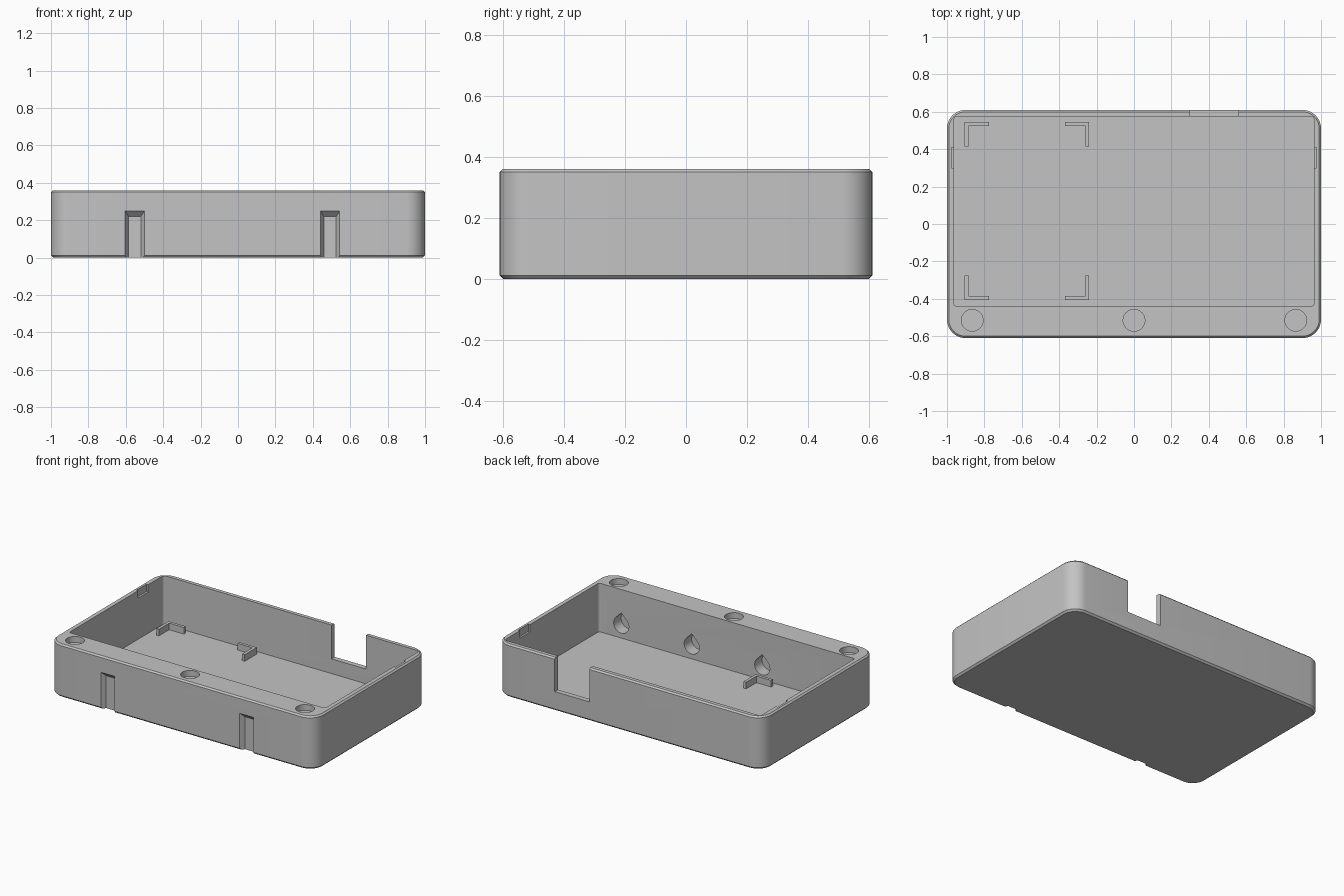
import bpy
import bmesh
from math import sin, cos, pi, radians
from mathutils import Vector

cube = bpy.data.objects.get("Cube")
if cube:
    bpy.data.objects.remove(cube, do_unlink=True)

grey = bpy.data.materials.new("plain grey")
grey.use_nodes = True
colour = (0.55, 0.55, 0.55, 1)
grey.diffuse_color = colour
grey.node_tree.nodes["Principled BSDF"].inputs["Base Color"].default_value = colour


def loft(name, rings):
    """Closed solid through rings of equal length."""
    bm = bmesh.new()
    loops = [[bm.verts.new(p) for p in ring] for ring in rings]
    n = len(loops[0])
    for a, b in zip(loops, loops[1:]):
        for i in range(n):
            j = (i + 1) % n
            bm.faces.new((a[i], a[j], b[j], b[i]))
    bm.faces.new(loops[0][::-1])
    bm.faces.new(loops[-1])
    bmesh.ops.recalc_face_normals(bm, faces=bm.faces)
    mesh = bpy.data.meshes.new(name)
    bm.to_mesh(mesh)
    bm.free()
    mesh.materials.append(grey)
    obj = bpy.data.objects.new(name, mesh)
    bpy.context.collection.objects.link(obj)
    return obj


def rounded(x0, x1, y0, y1, r, z, inset=0, steps=10):
    """Rounded rectangle ring at height z."""
    pts = []
    corners = ((x1 - r, y1 - r), (x0 + r, y1 - r), (x0 + r, y0 + r), (x1 - r, y0 + r))
    for k, (cx, cy) in enumerate(corners):
        for i in range(steps + 1):
            a = (k + i / steps) * pi / 2
            pts.append((cx + (r - inset) * cos(a), cy + (r - inset) * sin(a), z))
    return pts


def box(name, x0, x1, y0, y1, z0, z1):
    ring = ((x0, y0), (x1, y0), (x1, y1), (x0, y1))
    return loft(name, [[(x, y, z) for x, y in ring] for z in (z0, z1)])


def cut(target, cutter):
    mod = target.modifiers.new("cut", "BOOLEAN")
    mod.operation = "DIFFERENCE"
    mod.solver = "EXACT"
    mod.object = cutter
    bpy.context.view_layer.objects.active = target
    bpy.ops.object.modifier_apply(modifier=mod.name)
    bpy.data.objects.remove(cutter, do_unlink=True)


W, D, H = 1.0, 0.61, 0.36
FLOOR, INNER = 0.03, -0.44

# Outer shell with chamfered rims
levels = ((0, 0.012), (0.012, 0), (H - 0.01, 0), (H, 0.01))
tray = loft("tray", [rounded(-W, W, -D, D, 0.1, z, c) for z, c in levels])

# Main cavity, leaving a thick front block
cut(tray, loft("cavity", [rounded(-0.962, 0.962, INNER, 0.575, 0.015, z, steps=4)
                          for z in (FLOOR, H + 0.1)]))

# Cable notch through the back wall
cut(tray, box("back_notch", 0.3, 0.56, 0.5, 0.7, 0.13, H + 0.1))

# Shallow latch recesses in the side walls
for s in (-1, 1):
    xs = sorted((s * 0.94, s * 0.975))
    cut(tray, box("latch_recess", *xs, 0.3, 0.41, H - 0.05, H + 0.1))

# Round pockets in the top of the front block
for cx in (-0.865, 0, 0.865):
    ring = [(0.058 * cos(i * pi / 24), 0.058 * sin(i * pi / 24)) for i in range(48)]
    cut(tray, loft("top_pocket", [[(cx + x, y - 0.515, z) for x, y in ring]
                                  for z in (H - 0.04, H + 0.05)]))

# Teardrop pockets in the inner face of the front block
r = 0.057
drop = [(r * cos(a), r * sin(a)) for a in (radians(135 + i * 270 / 32) for i in range(33))]
drop.append((0, r * 2 ** 0.5))
for cx in (-0.265, 0.265, 0.795):
    cut(tray, loft("teardrop_pocket", [[(cx + x, y, 0.12 + z) for x, z in drop]
                                       for y in (INNER - 0.08, INNER + 0.05)]))

# Tapered grooves in the front face
for cx in (-0.552, 0.492):
    rings = []
    for y, half, top in ((-D - 0.03, 0.071, 0.28), (-D + 0.03, 0.033, 0.22)):
        rings.append([(cx - half, y, -0.1), (cx + half, y, -0.1),
                      (cx + half, y, top), (cx - half, y, top)])
    cut(tray, loft("front_groove", rings))

bpy.ops.object.select_all(action="DESELECT")
tray.select_set(True)
bpy.context.view_layer.objects.active = tray
bpy.ops.object.shade_smooth_by_angle(angle=radians(30))

# L-shaped corner brackets standing on the floor
for cx, sx in ((-0.905, 1), (-0.24, -1)):
    for cy, sy in ((-0.405, 1), (0.545, -1)):
        outline = ((0, 0), (0.13, 0), (0.13, 0.02), (0.02, 0.02), (0.02, 0.13), (0, 0.13))
        side = ("right" if sx > 0 else "left") + ("_front" if sy > 0 else "_back")
        loft("bracket_" + side, [[(cx + sx * x, cy + sy * y, z) for x, y in outline]
                                 for z in (FLOOR - 0.005, FLOOR + 0.045)])
